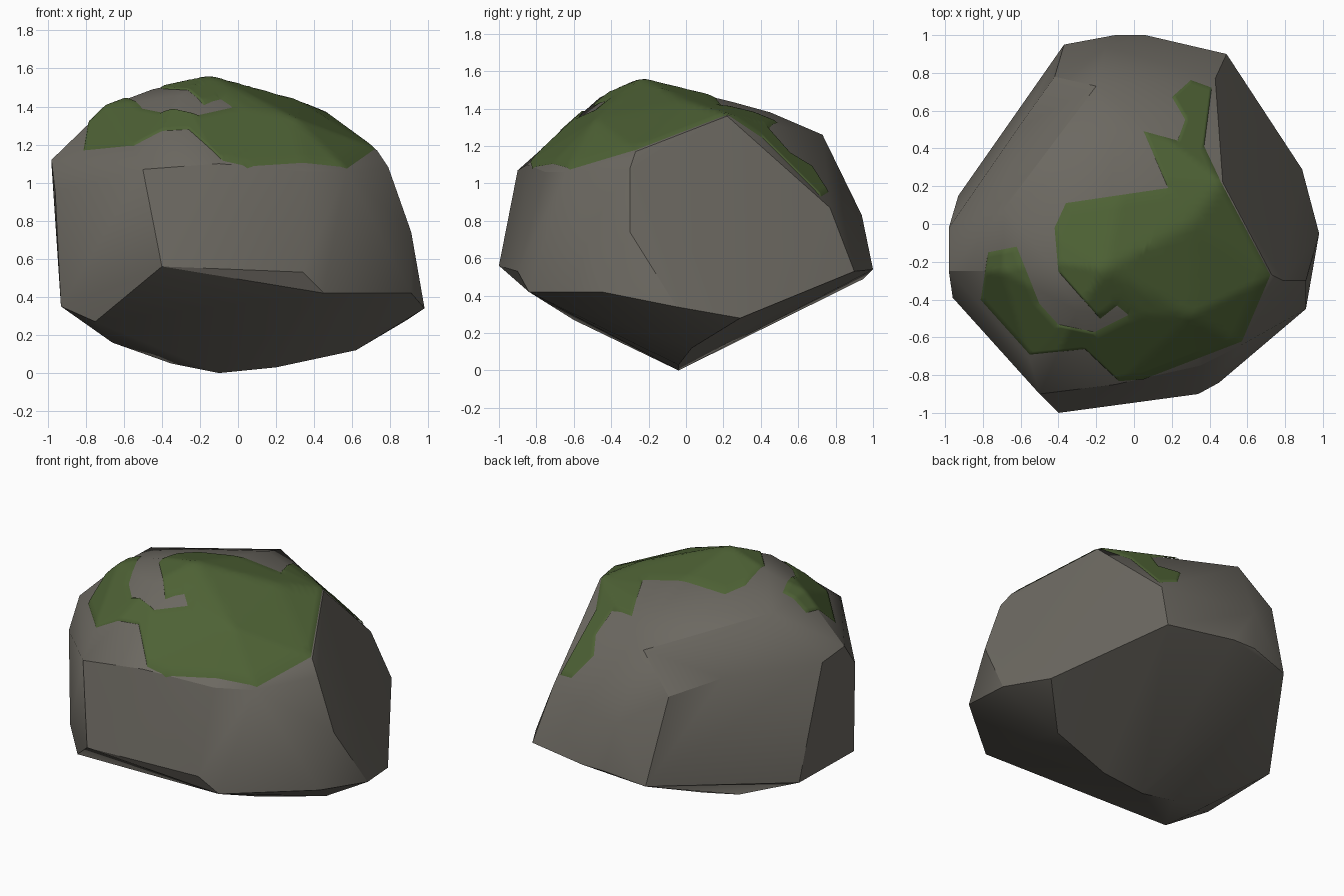
import bpy, bmesh, math
from mathutils import Vector
from mathutils.bvhtree import BVHTree

if "Cube" in bpy.data.objects:
    bpy.data.objects.remove(bpy.data.objects["Cube"])


def material(name, colour):
    m = bpy.data.materials.new(name)
    m.diffuse_color = (*colour, 1)
    m.use_nodes = True
    m.node_tree.nodes["Principled BSDF"].inputs["Base Color"].default_value = m.diffuse_color
    return m


def finish(bm, name, mat, angle):
    me = bpy.data.meshes.new(name)
    bm.to_mesh(me)
    me.materials.append(mat)
    ob = bpy.data.objects.new(name, me)
    bpy.context.collection.objects.link(ob)
    bpy.ops.object.select_all(action='DESELECT')
    ob.select_set(True)
    bpy.context.view_layer.objects.active = ob
    bpy.ops.object.shade_smooth_by_angle(angle=math.radians(angle))
    return ob


# Boulder: chiselled hull through its main corners
corners = [
    # underside
    (-.1, -.04, 0), (.2, -.04, .03), (.62, .03, .12), (-.35, -.05, .05), (-.66, -.2, .16),
    # lower rim
    (-.4, -1, .56), (.34, -.9, .53), (.45, -.84, .42), (.91, -.45, .42),
    (.98, -.05, .34), (.89, .29, .28), (.49, .9, .53), (.06, 1, .54),
    (-.1, 1, .54), (-.37, .95, .49), (-.93, .15, .36), (-.93, -.42, .35), (-.75, -.6, .27),
    # sides
    (.91, -.3, .74), (.79, -.3, 1.08), (.43, .77, .87), (-.15, .94, .83),
    (-.98, -.02, 1.1), (-.98, -.25, 1.12), (-.96, -.39, .95), (-.5, -.9, 1.07),
    # shoulder
    (-.1, -.85, 1.1), (-.55, -.72, 1.17), (.35, -.75, 1.06), (.57, -.64, 1.06),
    (.73, -.27, 1.17), (.47, .22, 1.36), (-.2, .73, 1.26), (-.42, .78, 1.03), (-.62, .5, 1.1),
    # crown
    (-.69, .08, 1.39), (-.69, -.25, 1.4), (-.45, -.2, 1.49), (-.15, -.24, 1.555),
    (-.3, -.46, 1.46), (.3, -.48, 1.33), (.3, 0, 1.43), (-.05, .25, 1.435),
    (-.1, .45, 1.38), (-.45, .3, 1.36),
]
bm = bmesh.new()
for c in corners:
    bm.verts.new(c)
bmesh.ops.convex_hull(bm, input=bm.verts[:])
bmesh.ops.delete(bm, geom=[v for v in bm.verts if not v.link_faces], context='VERTS')
bmesh.ops.recalc_face_normals(bm, faces=bm.faces[:])
tree = BVHTree.FromBMesh(bm)
finish(bm, "boulder", material("stone", (.15, .14, .12)), 28)
bm.free()

# Moss: plan outline draped over the boulder
outline = [
    (-.42, -.02), (-.36, .11), (.18, .19), (.05, .49), (.23, .44), (.27, .55),
    (.2, .67), (.3, .76), (.41, .72), (.37, .41), (.46, .22), (.72, -.27),
    (.57, -.62), (.05, -.82), (-.08, -.83), (-.26, -.66), (-.55, -.69), (-.81, -.4),
    (-.77, -.15), (-.62, -.12), (-.5, -.42), (-.4, -.53), (-.21, -.57),
    (-.03, -.48), (-.09, -.43), (-.18, -.5), (-.4, -.25),
]
bm = bmesh.new()
bm.faces.new([bm.verts.new((x, y, 0)) for x, y in outline])
bmesh.ops.triangulate(bm, faces=bm.faces[:])
for i in range(4):
    bmesh.ops.subdivide_edges(bm, edges=bm.edges[:], cuts=1, use_grid_fill=True)
    bmesh.ops.triangulate(bm, faces=bm.faces[:])
bmesh.ops.recalc_face_normals(bm, faces=bm.faces[:])
if sum(f.normal.z for f in bm.faces) < 0:
    bmesh.ops.reverse_faces(bm, faces=bm.faces[:])
for v in bm.verts:
    hit, normal, _, _ = tree.ray_cast(Vector((v.co.x, v.co.y, 3)), Vector((0, 0, -1)))
    if hit:
        v.co = hit + normal * (.003 if v.is_boundary else .01)
finish(bm, "moss", material("moss_green", (.075, .12, .035)), 60)
bm.free()
